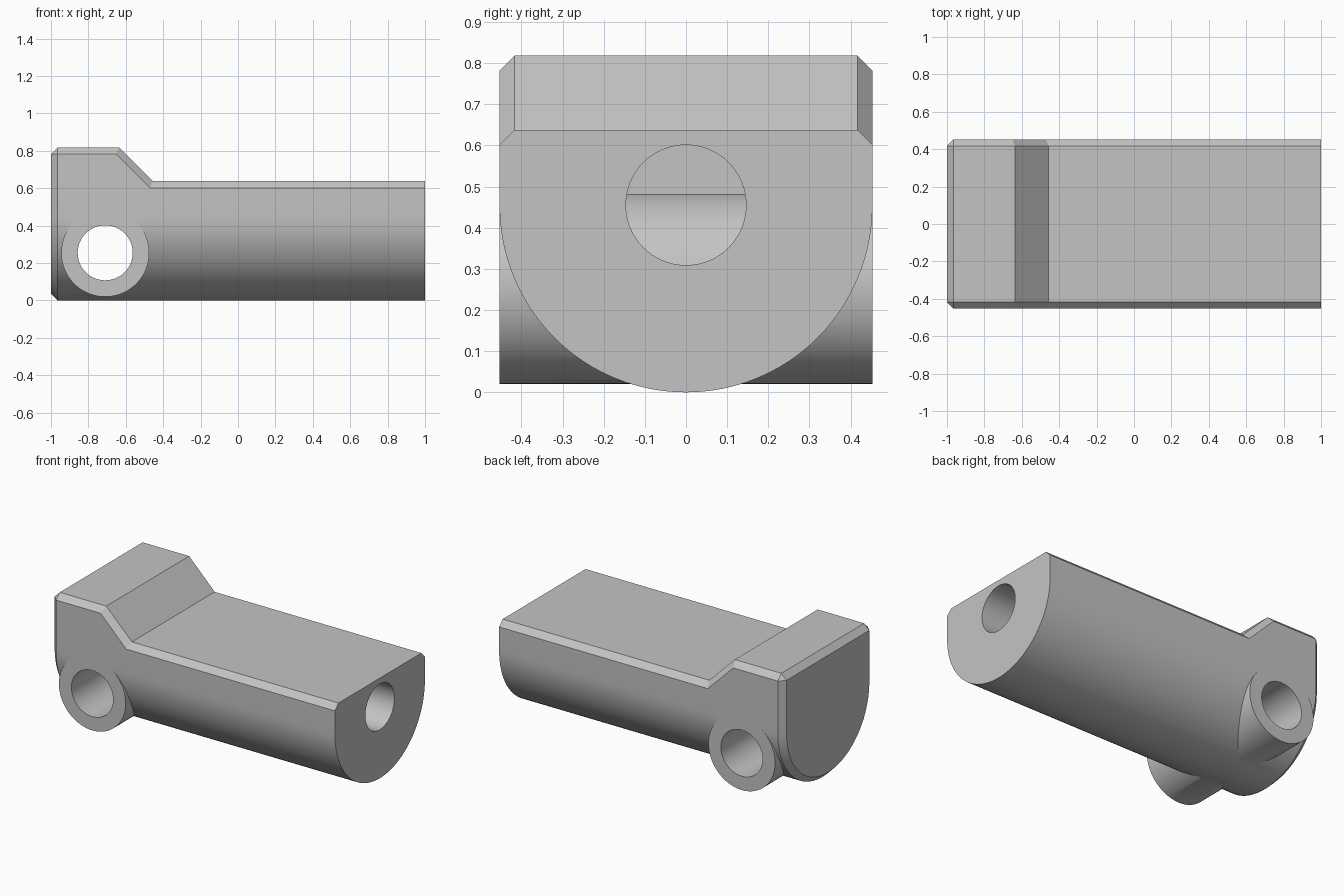
import bpy, bmesh
from math import pi, sin, cos, radians

cube = bpy.data.objects.get("Cube")
if cube:
    bpy.data.objects.remove(cube)

HALF, AXIS_Z, CHAMFER = 0.453, 0.453, 0.036
PIN_X, PIN_Z = -0.71, 0.255

grey = bpy.data.materials.new("plain_grey")
grey.use_nodes = True
colour = (0.55, 0.55, 0.55, 1)
grey.diffuse_color = colour
grey.node_tree.nodes["Principled BSDF"].inputs["Base Color"].default_value = colour


def finish(bm, name):
    bmesh.ops.recalc_face_normals(bm, faces=bm.faces)
    mesh = bpy.data.meshes.new(name)
    bm.to_mesh(mesh)
    bm.free()
    mesh.materials.append(grey)
    obj = bpy.data.objects.new(name, mesh)
    bpy.context.collection.objects.link(obj)
    return obj


def section(x, half, top, chamfer, shift=0, steps=64):
    """U-shaped section with chamfered top corners."""
    pts = [(x, half - chamfer, top), (x + shift, half, top - chamfer)]
    for i in range(steps + 1):
        a = pi * i / steps
        pts.append((x + shift, half * cos(a), AXIS_Z - half * sin(a)))
    pts += [(x + shift, -half, top - chamfer), (x, -half + chamfer, top)]
    return pts


def loft(name, sections):
    bm = bmesh.new()
    rings = [[bm.verts.new(p) for p in s] for s in sections]
    n = len(rings[0])
    for a, b in zip(rings, rings[1:]):
        for i in range(n):
            j = (i + 1) % n
            bm.faces.new((a[i], a[j], b[j], b[i]))
    bm.faces.new(rings[0])
    bm.faces.new(rings[-1])
    bmesh.ops.remove_doubles(bm, verts=bm.verts, dist=1e-5)
    return finish(bm, name)


def cylinder(name, radius, length, centre, rotation):
    bm = bmesh.new()
    bmesh.ops.create_cone(bm, cap_ends=True, segments=96, radius1=radius,
                          radius2=radius, depth=length)
    obj = finish(bm, name)
    obj.location, obj.rotation_euler = centre, rotation
    return obj


def combine(target, tool, operation):
    mod = target.modifiers.new(tool.name, 'BOOLEAN')
    mod.operation, mod.object, mod.solver = operation, tool, 'EXACT'
    bpy.context.view_layer.objects.active = target
    bpy.ops.object.modifier_apply(modifier=mod.name)
    bpy.data.objects.remove(tool)


# Round-bottomed body: chamfered rear, raised head, slope, long shank
body = loft("body", [
    section(-1, HALF - CHAMFER, 0.818 - CHAMFER, 0),
    section(-1 + CHAMFER, HALF, 0.818, CHAMFER),
    section(-0.636, HALF, 0.818, CHAMFER, -0.015),
    section(-0.456, HALF, 0.638, CHAMFER, -0.015),
    section(1, HALF, 0.638, CHAMFER)])

# Blind bore from the shank end, then the cross boss and its pin hole
bore_end = -0.645
combine(body, cylinder("bore", 0.146, 1.1 - bore_end,
                       ((1.1 + bore_end) / 2, 0, 0.455), (0, pi / 2, 0)), 'DIFFERENCE')
across = (pi / 2, 0, 0)
combine(body, cylinder("cross_boss", 0.235, 2 * HALF, (PIN_X, 0, PIN_Z), across), 'UNION')
combine(body, cylinder("pin_hole", 0.147, 2, (PIN_X, 0, PIN_Z), across), 'DIFFERENCE')

body.select_set(True)
bpy.context.view_layer.objects.active = body
bpy.ops.object.shade_smooth_by_angle(angle=radians(25))
